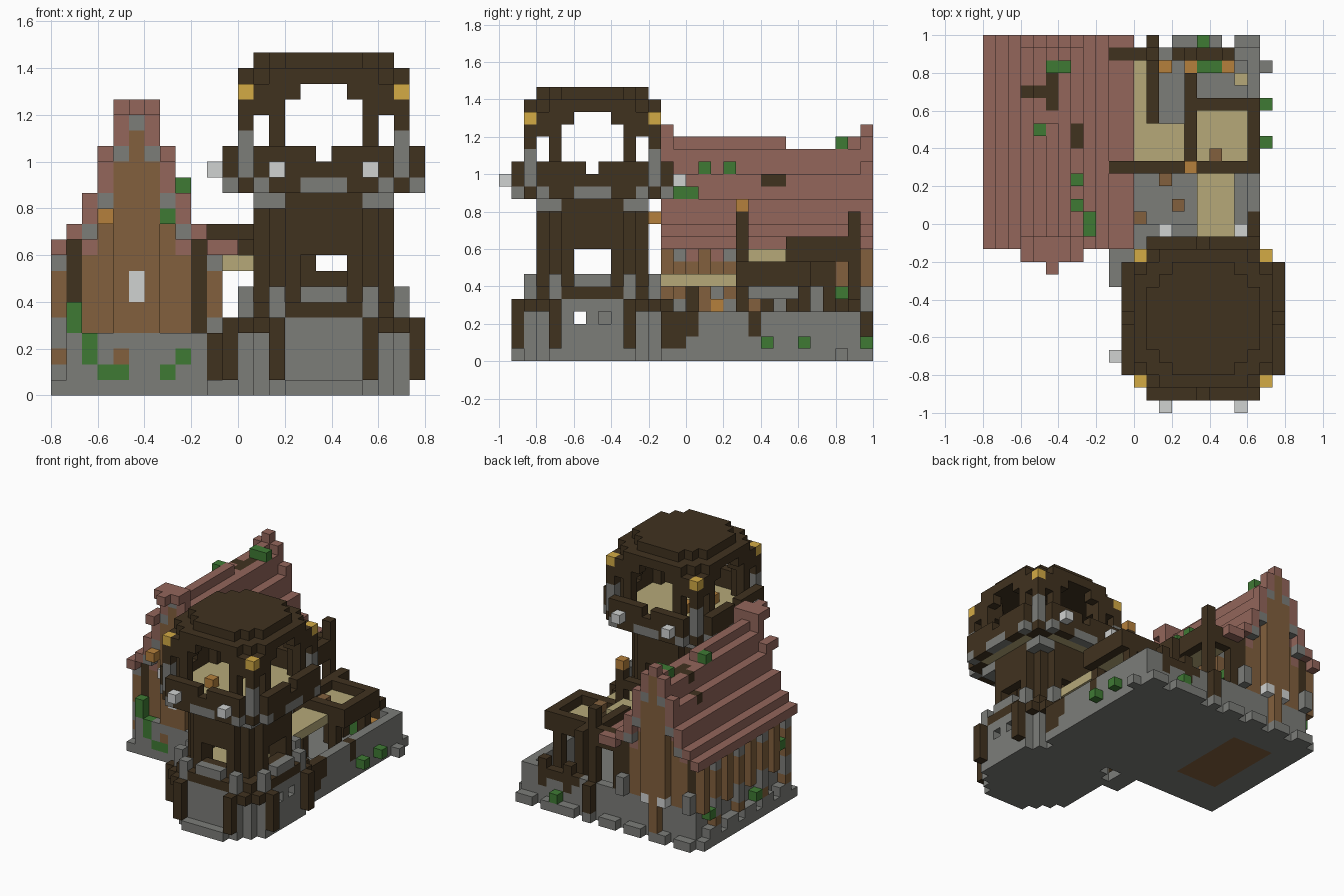
import bpy, bmesh
from mathutils import Vector

if "Cube" in bpy.data.objects:
    bpy.data.objects.remove(bpy.data.objects["Cube"], do_unlink=True)

UNIT = 1 / 15                     # edge of one building block
PALETTE = {
    "dark_wood": "40321F", "stone": "7C7D79", "brown_wood": "82603D",
    "red_tile": "93665B", "leaf_green": "3F7A34", "sand": "B6A979",
    "gold": "D4AB45", "orange": "B5803C", "pale_metal": "D0D2D1",
}
NAMES = list(PALETTE)


def linear(code):
    v = int(code, 16) / 255
    return v / 12.92 if v < 0.04 else ((v + 0.055) / 1.055) ** 2.4


def make_material(name):
    code = PALETTE[name]
    colour = [linear(code[i:i + 2]) for i in (0, 2, 4)] + [1]
    mat = bpy.data.materials.new(name)
    mat.use_nodes = True
    mat.diffuse_color = colour
    bsdf = mat.node_tree.nodes["Principled BSDF"]
    bsdf.inputs["Base Color"].default_value = colour
    bsdf.inputs["Roughness"].default_value = 0.9
    return mat


MATERIALS = [make_material(n) for n in NAMES]
blocks = {}                       # block position -> (part, colour)


def span(v):
    return range(*v) if isinstance(v, tuple) else (v,)


def add(part, colour, x, y, z):
    for i in span(x):
        for j in span(y):
            for k in span(z):
                blocks[i, j, k] = (part, colour)


def carve(x, y, z):
    for i in span(x):
        for j in span(y):
            for k in span(z):
                blocks.pop((i, j, k), None)


# ---------- house ----------
RIDGE = -7
add("house_base", "stone", (-11, -2), (-2, 14), (0, 4))
add("house_base", "stone", (-12, -1), (-1, 14), 0)
add("house_base", "stone", (-12, -6), -2, 0)
add("house_floor", "brown_wood", (-9, -4), (2, 11), 0)
for j in range(-1, 14, 3):
    add("house_base", "stone", -12, (j, j + 2), (0, 2))
for i in (-11, -8, -5):
    add("house_base", "stone", (i, i + 2), 14, 0)

# side walls with planks standing proud of them
for side in (-4, 4):
    add("house_wall", "brown_wood", RIDGE + side, (-1, 14), (4, 10))
    out = RIDGE + side + (1 if side > 0 else -1)
    for n, j in enumerate(range(-1, 14, 2)):
        add("wall_plank", "brown_wood", out, j, (4, 9))
        if n % 2 == 0:
            add("wall_plank", "brown_wood", out, j, 2)
            add("wall_plank", "stone", out, j, (3, 5))
            add("wall_plank", "stone", out, j, 8)
        add("wall_inset", "stone" if n % 3 else "dark_wood", RIDGE + side, j + 1, (4, 6))

# stepped roof: top height of each column away from the ridge
tops = [18, 17, 15, 13, 11, 10]
rim_tops = [19, 19, 16, 13, 11, 10]
rim_feet = [18, 16, 13, 11, 10, 9]
for d, top in enumerate(tops):
    foot = tops[d + 1] - 2 if d < 5 else 9
    for i in (RIDGE - d, RIDGE + d):
        if d < 5:
            for j in (-1, 13):
                add("gable_wall", "brown_wood", i, j, (4, top - 1))
        add("roof", "red_tile", i, (-1, 14), (foot, top))
        for j in (-2, 14):
            add("roof_rim", "red_tile", i, j, (rim_feet[d], rim_tops[d]))
add("roof", "red_tile", -1, (-2, 15), 9)
add("roof_rim", "red_tile", (-9, -4), -3, 15)
carve((-8, -5), -3, 15)
add("roof_rim", "red_tile", (-8, -5), -3, 18)
add("roof_rim", "red_tile", RIDGE, -4, 18)
for s in (-1, 1):
    carve(RIDGE + s, 14, 18)

# worn ridge and exposed rafters
carve(RIDGE, (8, 12), 17)
add("rafter", "dark_wood", RIDGE, (9, 12), 16)
add("rafter", "dark_wood", -8, 10, 16)
add("rafter", "dark_wood", -9, 10, 14)
add("rafter", "dark_wood", -5, (6, 8), 14)

# gable bays, corner posts, stone trim, windows
for j in (-2, 14):
    add("gable_bay", "brown_wood", (-8, -5), j, (4, 15))
    add("gable_bay", "brown_wood", RIDGE, j, (15, 18))
    for s in (-1, 1):
        add("gable_trim", "stone", RIDGE + s, j, 15)
        add("gable_trim", "stone", RIDGE + 2 * s, j, 12)
        add("gable_trim", "stone", RIDGE + 3 * s, j, 10)
add("gable_trim", "stone", RIDGE, -2, 17)
for j in (-1, 13):
    for i in (-11, -3):
        add("corner_post", "dark_wood", i, j, (4, 10))
add("front_window", "pale_metal", RIDGE, -2, (6, 8))
add("house_base", "stone", -11, -2, (1, 5))
add("back_door", "brown_wood", RIDGE, 14, (1, 6))
for i in (-8, -6):
    add("back_lamp", "pale_metal", i, 14, 4)
add("gable_lamp", "orange", -9, -3, 11)
add("front_knob", "brown_wood", -8, -2, 2)

# ---------- courtyard: sunken floor inside a low wall ----------
add("yard_base", "stone", (-2, 10), (-2, 14), (0, 4))
carve((-1, 9), (0, 13), (1, 4))
for x in ((-2, 0), (1, 2), (3, 7), (8, 10)):
    add("yard_base", "stone", x, 14, 0)
add("yard_base", "stone", 10, 12, 0)
add("yard_base", "stone", (-2, 0), (-5, -2), 0)
add("yard_brace", "dark_wood", 9, (-2, 0), (1, 4))
add("yard_brace", "dark_wood", -2, -2, (1, 4))
for j in (0, 5):
    add("yard_brace", "dark_wood", 9, j, (2, 4))
add("yard_barrel", "brown_wood", 2, 3, 1)
add("yard_barrel", "brown_wood", 3, 1, 1)
add("yard_barrel", "brown_wood", 0, 0, 1)
add("yard_barrel", "sand", 8, 11, 1)
add("yard_sill", "dark_wood", (3, 8), 13, 3)
add("bridge", "sand", (5, 8), (-3, 4), 6)

# raised decks: dark frame with sand infill
add("deck_frame", "dark_wood", (4, 10), (4, 10), (6, 8))
carve((5, 9), (5, 9), 7)
add("deck_floor", "sand", (5, 9), (5, 9), 6)
add("deck_stool", "brown_wood", 6, 5, 7)
add("upper_floor", "sand", (-1, 4), (5, 8), 8)
add("upper_floor", "sand", (-1, 1), (8, 13), 8)
add("upper_beam", "dark_wood", (-2, 4), 4, 10)
add("upper_beam", "dark_wood", 1, (8, 13), (8, 10))
add("upper_beam", "dark_wood", 4, (5, 12), (6, 8))
add("upper_beam", "dark_wood", (-2, 2), 13, (8, 10))
add("upper_post", "dark_wood", 1, 13, (10, 12))
add("deck_beam", "stone", 4, (5, 10), 5)
for i, j in ((4, 4), (4, 9), (1, 8), (4, 11), (8, 4), (8, 9)):
    add("yard_post", "dark_wood", i, j, (1, 8))
for i in (-2, 1):
    add("yard_post", "dark_wood", i, 13, (4, 8))
for i in (4, 7):
    add("wall_post", "dark_wood", i, 13, (2, 5))
add("wall_post", "dark_wood", 1, 14, (1, 4))
add("lamp_post", "dark_wood", 4, 4, (8, 12))
add("post_lamp", "orange", 4, 4, 12)
for i in (2, 4, 7):
    add("yard_lamp", "orange", i, 12, 2)
add("wall_lamp", "orange", -2, 2, 4)
add("yard_bush", "leaf_green", (5, 7), 12, (1, 3))

# ---------- round tower ----------
CX, CY = 5, -8


def disc(part, colour, r, cut, z, inner=None, rule=None):
    """Eight-sided slab; inner = (radius, cut) leaves a hole."""
    for a in range(-r, r + 1):
        for b in range(-r, r + 1):
            p, q = abs(a), abs(b)
            hole = inner and max(p, q) <= inner[0] and p + q <= inner[1]
            if p + q <= cut and not hole and (rule is None or rule(p, q)):
                add(part, colour, CX + a, CY + b, z)


def around(part, colour, a, b, z):
    for p, q in ((a, b), (b, a)):
        for s in (-1, 1):
            for t in (-1, 1):
                add(part, colour, CX + s * p, CY + t * q, z)


disc("tower_base", "stone", 5, 8, (0, 5))
add("tower_step", "stone", (3, 8), -14, 0)
around("buttress", "dark_wood", 6, 3, (1, 5))
around("buttress", "dark_wood", 5, 4, 4)
disc("tower_band", "dark_wood", 5, 8, 5)
around("tower_band", "stone", 5, 3, (5, 7))
disc("tower_floor", "sand", 3, 4, 5)
disc("tower_shaft", "dark_wood", 4, 6, (6, 13), inner=(3, 4))
for w in (-1, 0, 1):
    around("window_sill", "stone", 5, abs(w), 6)
    carve(CX + w, (-12, -3), (7, 9))
    carve((1, 10), CY + w, (7, 9))
carve((0, 11), CY - 1, 3)
carve(10, CY + 1, 3)

# gallery on corbels, with a notched parapet
disc("corbel", "stone", 4, 8, 12, rule=lambda p, q: min(p, q) >= 3)
disc("gallery_floor", "dark_wood", 6, 10, 13)
disc("gallery_floor", "sand", 5, 8, 13)
for a in (0, 1, 4):
    around("gallery_trim", "stone", 6, a, 13)
disc("parapet", "dark_wood", 6, 10, (14, 16), inner=(5, 9))
for a, b in ((6, 0), (-6, 0), (0, 6), (0, -6)):
    carve(CX + a, CY + b, 15)
around("corner_pillar", "stone", 5, 5, (14, 17))
around("corner_pillar", "dark_wood", 5, 5, (17, 19))

# open arches, stepped roof and lamps
around("arch_post", "dark_wood", 5, 3, (14, 18))
disc("arch", "dark_wood", 5, 9, 18, inner=(4, 6), rule=lambda p, q: min(p, q) > 2)
disc("arch", "dark_wood", 5, 9, 19, inner=(4, 6), rule=lambda p, q: min(p, q) > 1)
disc("tower_roof", "dark_wood", 5, 8, 20)
disc("tower_roof", "dark_wood", 4, 6, 21)
around("roof_lamp", "gold", 5, 5, 19)
for i in (2, 8):
    for j in (-15, -1):
        add("gallery_lamp", "pale_metal", i, j, 14)
add("gallery_lamp", "pale_metal", -2, -11, 14)
for i, j in ((3, -10), (4, -7)):
    add("table_lamp", "orange", i, j, 14)

# ---------- ivy ----------
for x, y, z in (
        # roof
        ((-7, -5), 12, 17), (-8, 7, 17), (-5, 3, 15), (-5, 1, 15), (-4, (-1, 1), 13),
        # front
        (-5, -2, 11), (-11, -2, (4, 6)), (-10, -2, (2, 4)),
        ((-9, -7), -2, 1), (-5, -2, 1), (-4, -2, 2),
        # sides and back
        (10, 6, 1), (10, 9, 1), (5, 14, 1), (-2, 12, 5), (-12, 4, 2), (-12, 12, 3), (-12, 0, 6)):
    add("ivy", "leaf_green", x, y, z)

# ---------- turn the blocks into one mesh per part ----------
AXES = [Vector(v) for v in ((1, 0, 0), (0, 1, 0), (0, 0, 1))]
parts = {}
for pos, (part, colour) in blocks.items():
    parts.setdefault(part, []).append((Vector(pos), colour))

for part, cells in parts.items():
    bm = bmesh.new()
    for pos, colour in cells:
        for n in range(3):
            u, v = AXES[(n + 1) % 3], AXES[(n + 2) % 3]
            for far in (0, 1):
                side = pos + AXES[n] * (1 if far else -1)
                if tuple(int(c) for c in side) in blocks:
                    continue
                o = pos + AXES[n] * far
                ring = [o, o + u, o + u + v, o + v]
                if not far:
                    ring.reverse()
                face = bm.faces.new([bm.verts.new(p * UNIT) for p in ring])
                face.material_index = NAMES.index(colour)
    bmesh.ops.remove_doubles(bm, verts=bm.verts, dist=UNIT / 100)
    mesh = bpy.data.meshes.new(part)
    bm.to_mesh(mesh)
    bm.free()
    for mat in MATERIALS:
        mesh.materials.append(mat)
    bpy.context.scene.collection.objects.link(bpy.data.objects.new(part, mesh))
